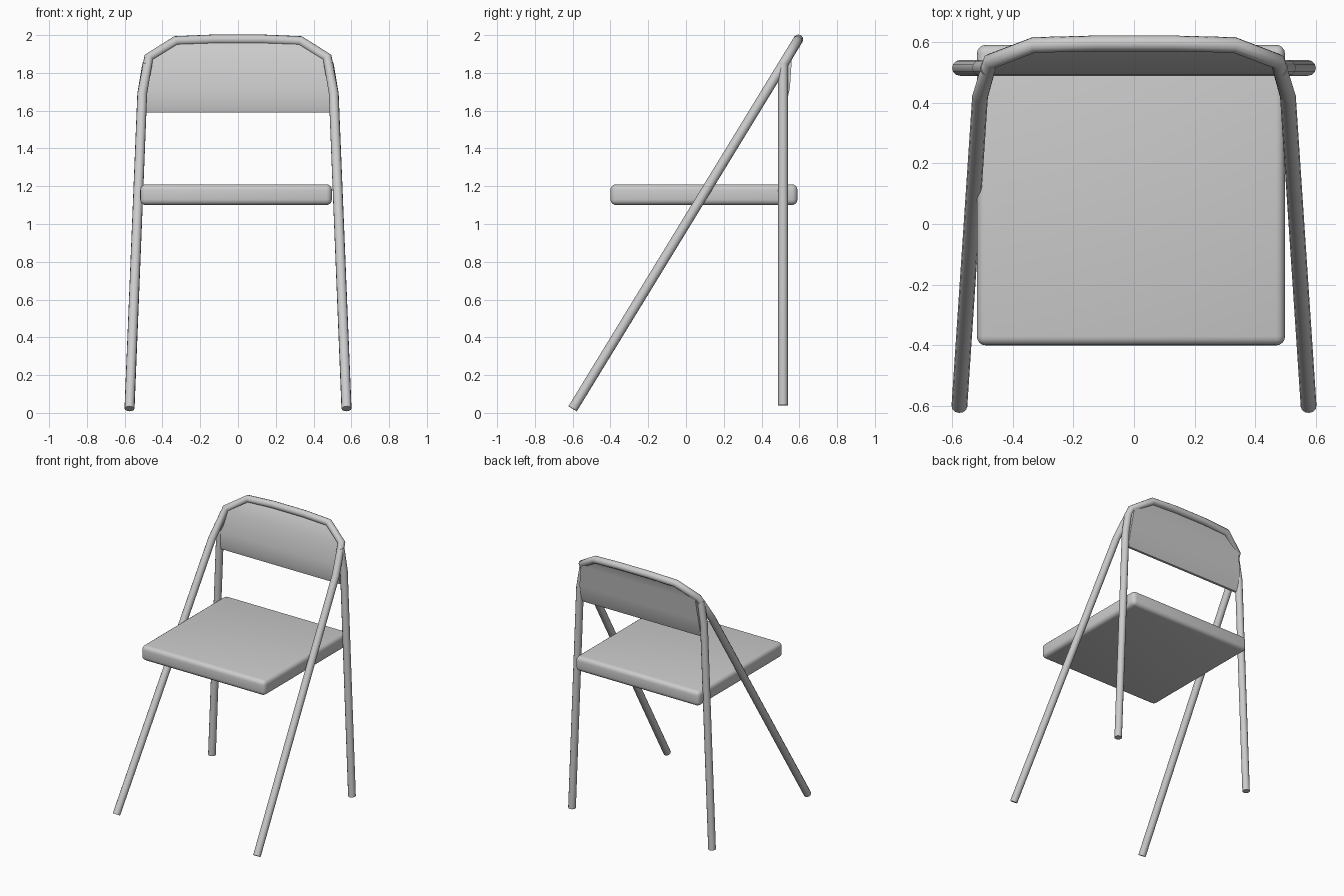
import bpy
import bmesh
from math import radians

cube = bpy.data.objects.get("Cube")
if cube:
    bpy.data.objects.remove(cube, do_unlink=True)

grey = bpy.data.materials.new("plain grey")
grey.use_nodes = True
colour = (0.6, 0.6, 0.6, 1)
grey.diffuse_color = colour
grey.node_tree.nodes["Principled BSDF"].inputs["Base Color"].default_value = colour


def activate(obj):
    bpy.ops.object.select_all(action="DESELECT")
    obj.select_set(True)
    bpy.context.view_layer.objects.active = obj


def link(name, data):
    obj = bpy.data.objects.new(name, data)
    bpy.context.collection.objects.link(obj)
    data.materials.append(grey)
    return obj


def tube(name, points, radius=0.026):
    """Round tube with crisp bends along a path, closed at both ends."""
    curve = bpy.data.curves.new(name, "CURVE")
    curve.dimensions = "3D"
    curve.bevel_depth = radius
    curve.bevel_resolution = 4
    curve.use_fill_caps = True
    spline = curve.splines.new("POLY")
    spline.points.add(len(points) - 1)
    for p, co in zip(spline.points, points):
        p.co = (*co, 1)
    obj = link(name, curve)
    activate(obj)
    bpy.ops.object.convert(target="MESH")
    bpy.ops.object.shade_smooth_by_angle(angle=radians(50))
    return obj


def frame_y(z):
    """Depth of the sloping frame plane at a height."""
    return -0.6 + (z - 0.022) * 0.611


# Sloping front frame: two legs joined by an arched top rail
half = [(0.575, 0.022), (0.507, 1.69), (0.473, 1.88), (0.33, 1.969), (0.13, 1.977)]
outline = half + [(-x, z) for x, z in reversed(half)]
tube("front_frame", [(x, frame_y(z), z) for x, z in outline])

# Upright back legs, ending where they meet the frame
for side, sign in (("left", 1), ("right", -1)):
    path = [(0.573, 0.04), (0.507, 1.69), (0.48, 1.85)]
    tube(side + "_back_leg", [(sign * x, 0.514, z) for x, z in path])

# Seat: rounded slab
bm = bmesh.new()
bmesh.ops.create_cube(bm, size=1)
bmesh.ops.scale(bm, vec=(1.015, 0.99, 0.11), verts=bm.verts)
bmesh.ops.translate(bm, vec=(-0.01, 0.095, 1.155), verts=bm.verts)
mesh = bpy.data.meshes.new("seat")
bm.to_mesh(mesh)
bm.free()
seat = link("seat", mesh)
bevel = seat.modifiers.new("rounded_edges", "BEVEL")
bevel.width = 0.03
bevel.segments = 4
activate(seat)
bpy.ops.object.modifier_apply(modifier=bevel.name)
bpy.ops.object.shade_smooth_by_angle(angle=radians(50))

# Backrest: panel lofted upward, leaning back into the top rail
rows = [  # height, half width, front depth, back depth
    (1.59, 0.487, 0.497, 0.515),
    (1.63, 0.487, 0.488, 0.530),
    (1.72, 0.487, 0.492, 0.550),
    (1.87, 0.468, 0.525, 0.560),
    (1.965, 0.33, 0.582, 0.594),
]
bm = bmesh.new()
rings = []
for z, w, front, back in rows:
    corners = [(-w, front), (w, front), (w, back), (-w, back)]
    rings.append([bm.verts.new((x, y, z)) for x, y in corners])
for low, high in zip(rings, rings[1:]):
    for i in range(4):
        j = (i + 1) % 4
        bm.faces.new((low[i], low[j], high[j], high[i]))
bm.faces.new(rings[0][::-1])
bm.faces.new(rings[-1])
bmesh.ops.recalc_face_normals(bm, faces=bm.faces)
mesh = bpy.data.meshes.new("backrest")
bm.to_mesh(mesh)
bm.free()
activate(link("backrest", mesh))
bpy.ops.object.shade_smooth_by_angle(angle=radians(40))
